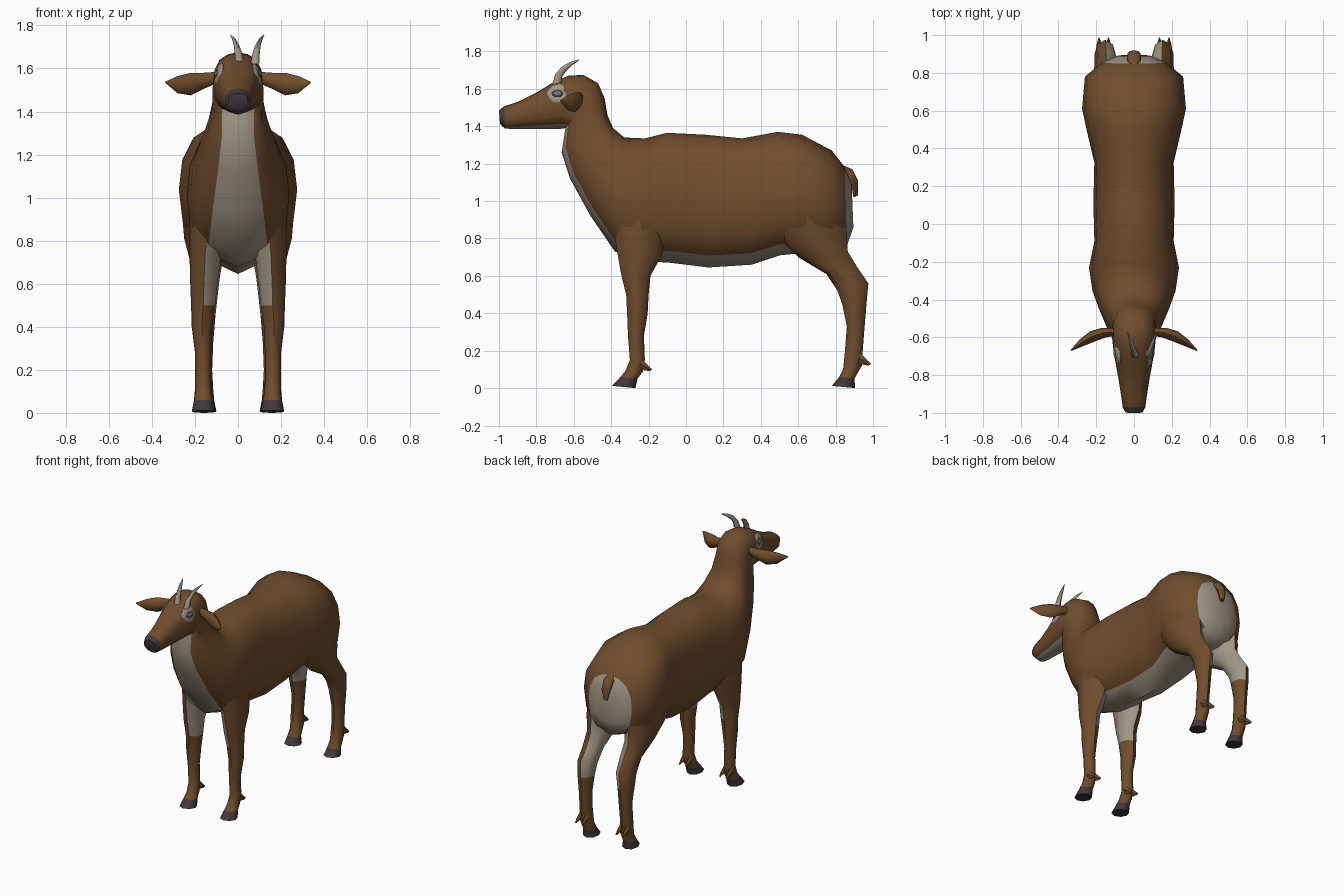
import bpy, bmesh, math
from mathutils import Vector

cube = bpy.data.objects.get("Cube")
if cube:
    bpy.data.objects.remove(cube)


def material(name, rgb):
    mat = bpy.data.materials.new(name)
    mat.use_nodes = True
    mat.diffuse_color = (*rgb, 1)
    mat.node_tree.nodes["Principled BSDF"].inputs["Base Color"].default_value = (*rgb, 1)
    return mat


BROWN, CREAM, DARK, GREY = range(4)
MATERIALS = [
    material("brown_coat", (.165, .075, .027)),
    material("cream_fur", (.36, .31, .24)),
    material("dark_hoof", (.055, .04, .046)),
    material("eye_grey", (.16, .2, .23)),
]

# Cross-sections: (fraction from first edge to second edge, half-width factor)
BARREL = [(0, 0), (.03, .4), (.12, .75), (.28, .94), (.5, 1), (.75, .93), (.91, .62), (1, 0)]
ROUND = [(0, 0), (.15, .71), (.5, 1), (.85, .71), (1, 0)]
DIAMOND = [(0, 0), (.5, 1), (1, 0)]


def finish(name, bm, mirrored, angle=50):
    mesh = bpy.data.meshes.new(name)
    bm.to_mesh(mesh)
    bm.free()
    for mat in MATERIALS:
        mesh.materials.append(mat)
    obj = bpy.data.objects.new(name, mesh)
    bpy.context.scene.collection.objects.link(obj)
    bpy.ops.object.select_all(action='DESELECT')
    obj.select_set(True)
    bpy.context.view_layer.objects.active = obj
    bpy.ops.object.shade_smooth_by_angle(angle=math.radians(angle))
    if mirrored:
        obj.modifiers.new("mirror", 'MIRROR').use_mirror_merge = False
    return obj


def loft(name, rings, profile, paint, mirrored=False):
    """Skin rings given as (first edge, second edge, half-width vector).
    paint(centre, normal, ring index, side index) chooses the material."""
    bm = bmesh.new()
    loops = []
    for a, b, w in rings:
        a, b, w = Vector(a), Vector(b), Vector(w)
        side = [a.lerp(b, t) + w * f for t, f in profile]
        back = [a.lerp(b, t) - w * f for t, f in profile[-2:0:-1]]
        loops.append([bm.verts.new(p) for p in side + back])
    count = len(loops[0])
    made = [(bm.faces.new(loops[0]), -1, 0),
            (bm.faces.new(loops[-1]), len(loops) - 1, 0)]
    for i in range(len(loops) - 1):
        for j in range(count):
            k = (j + 1) % count
            quad = (loops[i][j], loops[i][k], loops[i + 1][k], loops[i + 1][j])
            made.append((bm.faces.new(quad), i, j))
    bmesh.ops.recalc_face_normals(bm, faces=bm.faces)
    for face, i, j in made:
        face.material_index = paint(face.calc_center_median(), face.normal, i, j)
    return finish(name, bm, mirrored)


def plain(colour):
    return lambda centre, normal, i, j: colour


def side_rings(rows):
    """Rows of (y, z of first edge, y, z of second edge, inner x, outer x)."""
    return [((((p + q) / 2), ya, za), ((p + q) / 2, yb, zb), ((q - p) / 2, 0, 0))
            for ya, za, yb, zb, p, q in rows]


# Body, neck and head in one skin, from rump to nose
body_rows = [
    (.885, 1.1, .895, .86, .09),
    (.85, 1.18, .86, .76, .17),
    (.78, 1.27, .78, .73, .26),
    (.62, 1.355, .6, .72, .275),
    (.49, 1.37, .5, .71, .25),
    (.3, 1.335, .35, .66, .21),
    (.1, 1.355, .12, .645, .215),
    (-.1, 1.365, -.08, .67, .21),
    (-.22, 1.335, -.24, .68, .238),
    (-.33, 1.34, -.38, .73, .22),
    (-.39, 1.39, -.51, .92, .185),
    (-.42, 1.46, -.62, 1.12, .145),
    (-.435, 1.55, -.665, 1.26, .12),
    (-.47, 1.63, -.645, 1.39, .118),
    (-.55, 1.675, -.68, 1.385, .115),
    (-.63, 1.67, -.72, 1.385, .108),
    (-.71, 1.635, -.77, 1.385, .097),
    (-.8, 1.58, -.84, 1.385, .082),
    (-.9, 1.53, -.92, 1.385, .068),
    (-.97, 1.508, -.97, 1.388, .06),
    (-1, 1.485, -.995, 1.415, .045),
]


def paint_body(centre, normal, i, j):
    if i >= len(body_rows) - 2:
        return DARK
    underside = j in (6, 7)
    return CREAM if i <= 0 or underside else BROWN


loft("body", side_rings([(*r[:4], -r[4], r[4]) for r in body_rows]), BARREL, paint_body)


# Legs with cream inner sides and dark hooves
def make_leg(name, rows):
    def paint(centre, normal, i, j):
        if i >= len(rows) - 2:
            return DARK
        return CREAM if normal.x < -.35 and centre.z > .45 else BROWN
    loft(name, side_rings(rows), ROUND, paint, True)


make_leg("front_legs", [
    (-.4, .95, -.1, .9, .04, .225),
    (-.37, .74, -.13, .71, .08, .225),
    (-.345, .6, -.19, .6, .095, .222),
    (-.32, .5, -.2, .5, .105, .218),
    (-.315, .4, -.205, .4, .12, .215),
    (-.31, .28, -.225, .28, .125, .2),
    (-.3, .15, -.22, .15, .125, .2),
    (-.325, .09, -.23, .09, .12, .2),
    (-.35, .06, -.26, .05, .115, .205),
    (-.395, .012, -.27, 0, .105, .215),
])
make_leg("hind_legs", [
    (.42, .97, .84, 1, .03, .265),
    (.5, .8, .86, .82, .05, .25),
    (.6, .7, .865, .73, .07, .225),
    (.75, .61, .92, .64, .085, .21),
    (.81, .52, .975, .56, .095, .21),
    (.835, .45, .965, .45, .105, .21),
    (.86, .33, .955, .33, .115, .2),
    (.85, .2, .945, .2, .12, .2),
    (.84, .1, .94, .12, .115, .2),
    (.82, .06, .9, .05, .11, .205),
    (.78, .012, .905, 0, .1, .21),
])

# Dewclaws behind each foot
for name, y, z in (("front_dewclaw", -.24, .13), ("hind_dewclaw", .93, .16)):
    for label, x in (("inner", .135), ("outer", .185)):
        loft(f"{name}_{label}", side_rings([
            (y, z + .03, y - .01, z - .03, x - .016, x + .016),
            (y + .03, z, y + .02, z - .035, x - .012, x + .012),
            (y + .06, z - .03, y + .045, z - .04, x - .004, x + .004),
        ]), DIAMOND, plain(BROWN), True)

# Tail
loft("tail", side_rings([
    (.82, 1.2, .82, 1.12, -.03, .03),
    (.89, 1.17, .865, 1.11, -.037, .037),
    (.92, 1.11, .885, 1.08, -.035, .035),
    (.92, 1.03, .895, 1.02, -.015, .015),
]), ROUND, plain(BROWN))

# Ears sweeping outward and forward
ear_rows = [
    (.09, -.57, 1.585, 1.535, .02),
    (.16, -.575, 1.58, 1.505, .028),
    (.22, -.595, 1.58, 1.475, .03),
    (.28, -.63, 1.565, 1.485, .02),
    (.335, -.67, 1.54, 1.53, .003),
]
loft("ears", [((x, y, top), (x, y, low), (.4 * w, .9 * w, 0))
              for x, y, top, low, w in ear_rows], ROUND, plain(BROWN), True)

# Horns curving backward, set off centre
horns = loft("horns", side_rings([
    (-.715, 1.62, -.665, 1.635, .016, .058),
    (-.7, 1.675, -.662, 1.665, .024, .058),
    (-.668, 1.715, -.64, 1.695, .036, .062),
    (-.625, 1.742, -.61, 1.725, .052, .07),
    (-.572, 1.757, -.572, 1.752, .075, .079),
]), ROUND, plain(CREAM), True)
horns.location.x = .043


# Eyes: cream patch, dark lid and grey pupil, layered along the cheek normal
def eye_layer(name, colour, length, height, depth, lift):
    normal = Vector((1, -.18, .25)).normalized()
    along = normal.cross(Vector((0, 0, 1))).normalized()
    up = along.cross(normal)
    centre = Vector((.087, -.685, 1.572)) + normal * lift
    bm = bmesh.new()
    bmesh.ops.create_uvsphere(bm, u_segments=12, v_segments=8, radius=1)
    for v in bm.verts:
        p = v.co.copy()
        v.co = centre + along * p.x * length + up * p.y * height + normal * p.z * depth
    bmesh.ops.recalc_face_normals(bm, faces=bm.faces)
    for face in bm.faces:
        face.material_index = colour
    finish(name, bm, True)


eye_layer("eye_patches", CREAM, .062, .056, .016, 0)
eye_layer("eyelids", DARK, .034, .023, .009, .011)
eye_layer("pupils", GREY, .022, .013, .006, .016)
